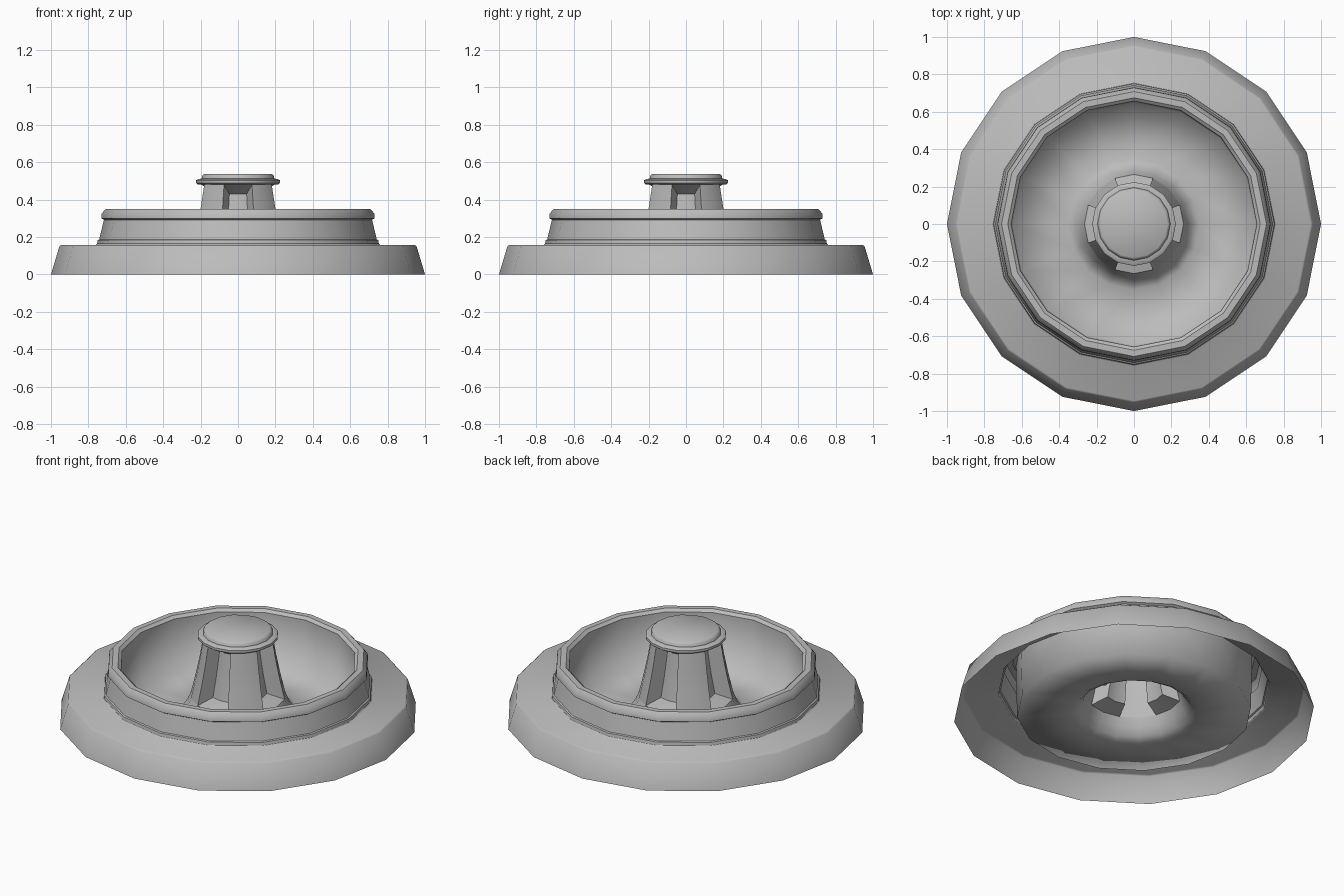
import bpy, bmesh
from math import cos, sin, pi, radians

default = bpy.data.objects.get("Cube")
if default:
    bpy.data.objects.remove(default)

SIDES = 16

grey = bpy.data.materials.new("plain grey")
grey.use_nodes = True
GREY = (0.5, 0.5, 0.5, 1)
grey.diffuse_color = GREY
grey.node_tree.nodes["Principled BSDF"].inputs["Base Color"].default_value = GREY


def lathe(profile, bm):
    """Spin (radius, height) points; returns the rings and the face strips between them."""
    rings = []
    for r, z in profile:
        rings.append([bm.verts.new((r * cos(2 * pi * i / SIDES), r * sin(2 * pi * i / SIDES), z))
                      for i in range(SIDES)])
    strips = []
    for a, b in zip(rings, rings[1:]):
        strips.append([bm.faces.new((a[i], a[(i + 1) % SIDES], b[(i + 1) % SIDES], b[i]))
                       for i in range(SIDES)])
    return rings, strips


def finish(name, bm, angle=32):
    mesh = bpy.data.meshes.new(name)
    bm.to_mesh(mesh)
    bm.free()
    mesh.materials.append(grey)
    ob = bpy.data.objects.new(name, mesh)
    bpy.context.collection.objects.link(ob)
    bpy.ops.object.select_all(action="DESELECT")
    ob.select_set(True)
    bpy.context.view_layer.objects.active = ob
    bpy.ops.object.shade_smooth_by_angle(angle=radians(angle))


# Skirt with its flat flange, open underneath
bm = bmesh.new()
lathe([(1.0, 0), (0.955, 0.15), (0.945, 0.157), (0.76, 0.157), (0.753, 0.165)], bm)
finish("base_skirt", bm, 50)

# Raised ring with a foot band and a rolled lip
bm = bmesh.new()
lathe([(0.753, 0.165), (0.75, 0.183), (0.742, 0.187), (0.717, 0.292), (0.731, 0.3),
       (0.729, 0.325), (0.708, 0.35), (0.675, 0.35), (0.657, 0.335)], bm)
finish("raised_ring", bm, 40)

# Sunken dish: upright inner wall, low floor, flare up to the hub
bm = bmesh.new()
lathe([(0.657, 0.335), (0.65, 0.012), (0.35, 0.015), (0.315, 0.035),
       (0.285, 0.08), (0.265, 0.13)], bm)
finish("dish", bm, 100)

# Hub cone with four recessed niches
bm = bmesh.new()
NICHE_LOW, NICHE_HIGH = 0.13, 0.48
rings, strips = lathe([(0.265, NICHE_LOW), (0.237, 0.25), (0.215, 0.36), (0.195, NICHE_HIGH)], bm)
for side in range(0, SIDES, SIDES // 4):
    panel = [strip[i % SIDES] for strip in strips for i in (side - 1, side)]
    pushed = bmesh.ops.extrude_face_region(bm, geom=panel)["geom"]
    for v in (g for g in pushed if isinstance(g, bmesh.types.BMVert)):
        t = (v.co.z - NICHE_LOW) / (NICHE_HIGH - NICHE_LOW)
        v.co.x *= 0.62
        v.co.y *= 0.62
        v.co.z = 0.155 + t * (0.43 - 0.155)
    bmesh.ops.delete(bm, geom=panel, context="FACES")
bmesh.ops.recalc_face_normals(bm, faces=bm.faces)
finish("hub_cone", bm)

# Cap with a projecting collar
bm = bmesh.new()
rings, strips = lathe([(0.195, 0.48), (0.213, 0.48), (0.224, 0.488), (0.224, 0.503),
                       (0.213, 0.51), (0.195, 0.512), (0.19, 0.53), (0.18, 0.537)], bm)
bm.faces.new(rings[-1])
finish("hub_cap", bm, 50)
